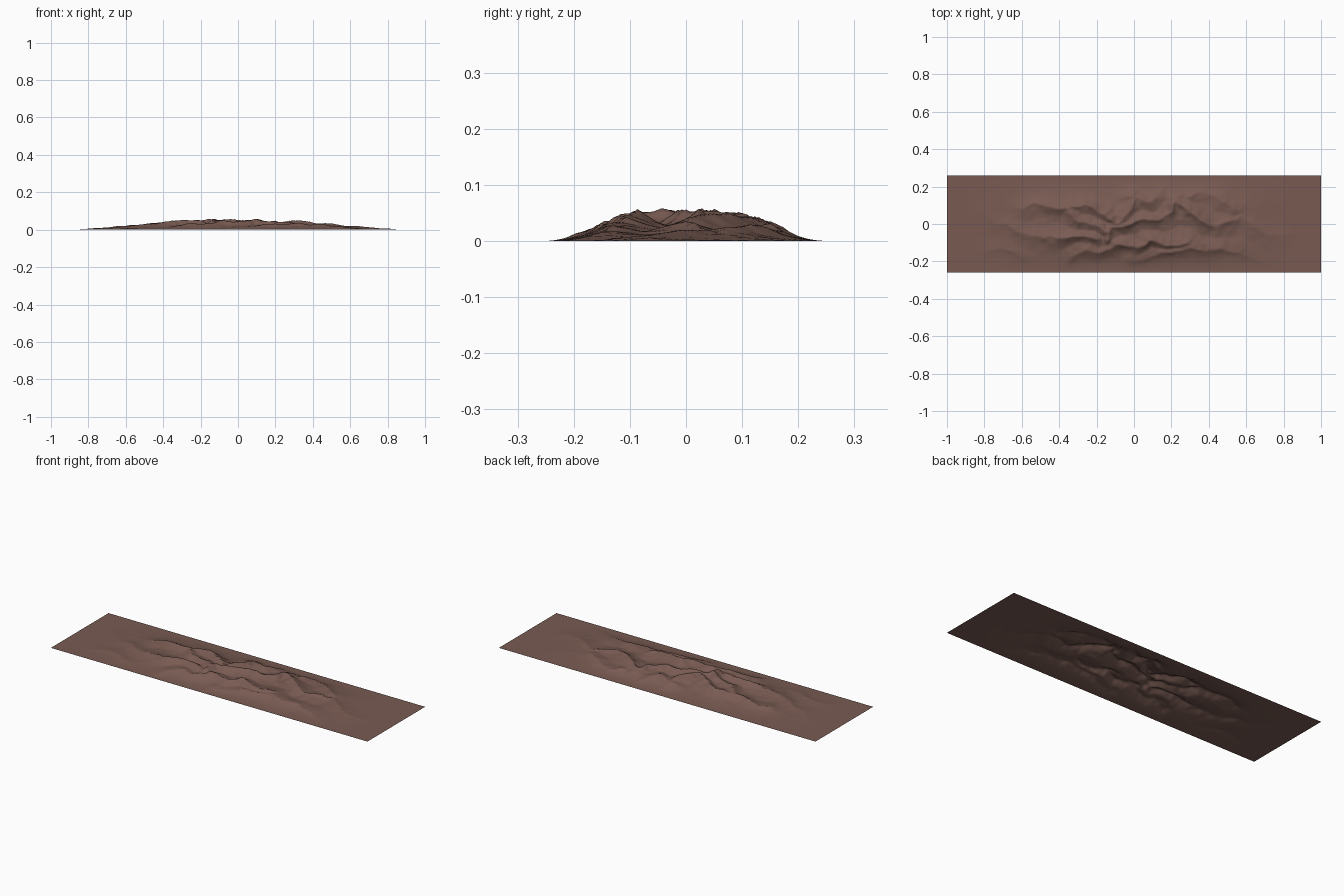
import bpy, bmesh, math
from mathutils import Vector, noise

if "Cube" in bpy.data.objects:
    bpy.data.objects.remove(bpy.data.objects["Cube"])

NX, NY, HX, HY = 240, 72, 1.0, 0.26

# Crest lines of the range, as seen from above (x, y)
RIDGES = [
    [(-.82, .07), (-.75, .0), (-.67, .01), (-.61, -.04), (-.52, -.07), (-.4, -.075), (-.27, -.065), (-.2, -.08)],
    [(-.59, .08), (-.52, .12), (-.42, .09), (-.36, .09), (-.3, .03), (-.2, .0), (-.14, -.04)],
    [(-.36, .09), (-.26, .11), (-.18, .06), (-.08, .02), (-.02, .09), (.0, .17)],
    [(-.14, -.08), (-.12, -.01), (-.03, .01), (.04, .03), (.13, .03), (.2, .07), (.23, .14)],
    [(.21, .14), (.28, .08), (.36, .02), (.45, .0), (.52, .03), (.58, .05), (.63, -.02), (.72, -.06), (.82, -.06)],
    [(.3, .15), (.36, .18), (.44, .17), (.5, .1), (.57, .07)],
    [(-.82, -.16), (-.74, -.13), (-.66, -.15), (-.6, -.2)],
    [(-.34, -.2), (-.27, -.14), (-.2, -.15), (-.1, -.11), (.02, -.12), (.08, -.08), (.17, -.11), (.28, -.1)],
    [(.0, -.19), (.1, -.17), (.2, -.16), (.3, -.12), (.38, -.16), (.48, -.13), (.58, -.15), (.66, -.2)],
    [(-.03, .14), (.08, .12), (.14, .17)],
]
SEGMENTS = [(Vector(a), Vector(b)) for line in RIDGES for a, b in zip(line, line[1:])]


def smooth(t):
    t = max(0.0, min(1.0, t))
    return t * t * (3 - 2 * t)


def ridge_distance(p):
    best = 9.0
    for a, b in SEGMENTS:
        ab = b - a
        t = max(0.0, min(1.0, (p - a).dot(ab) / ab.length_squared))
        best = min(best, (p - a - ab * t).length)
    return best


def height(x, y):
    # overall dome fading to flat edges
    dome = smooth((0.97 - abs(x)) / 0.82) * smooth((0.26 - abs(y)) / 0.19)
    if dome == 0:
        return 0.0
    # crooked crest lines
    q = Vector((x * 9, y * 9, 0))
    w = noise.noise_vector(q) * 0.02 + noise.noise_vector(q * 3) * 0.008
    crest = math.exp(-ridge_distance(Vector((x + w.x, y + w.y))) / 0.045)
    # erosion folds
    rough = sum((1 - 2 * abs(noise.noise(q * f + Vector((3, 7, f))))) * k
                for f, k in ((0.7, .5), (1.6, .3), (3.5, .14)))
    return max(0.0, dome * (0.012 + 0.032 * crest + 0.012 * rough * (0.5 + crest)))


# Mountain sheet
bm = bmesh.new()
bmesh.ops.create_grid(bm, x_segments=NX, y_segments=NY, size=1)
for v in bm.verts:
    v.co.x *= HX
    v.co.y *= HY
    v.co.z = height(v.co.x, v.co.y)
for f in bm.faces:
    f.smooth = True
mesh = bpy.data.meshes.new("mountain_range")
bm.to_mesh(mesh)
bm.free()

rock = bpy.data.materials.new("brown rock")
rock.diffuse_color = (0.19, 0.105, 0.085, 1)
rock.use_nodes = True
rock.node_tree.nodes["Principled BSDF"].inputs["Base Color"].default_value = rock.diffuse_color
mesh.materials.append(rock)
bpy.context.collection.objects.link(bpy.data.objects.new("mountain_range", mesh))
